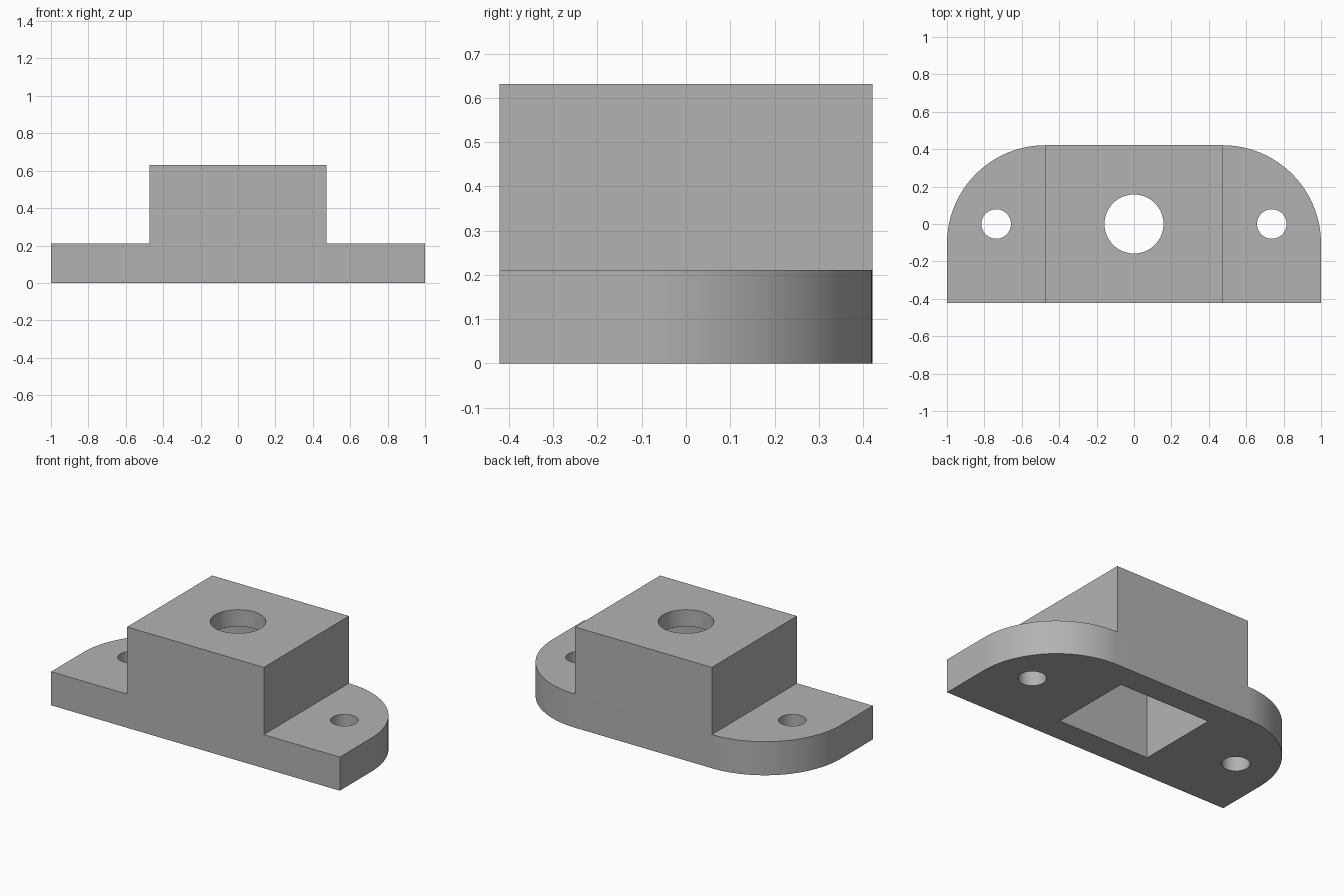
import bpy, bmesh, math
from mathutils import Vector

if "Cube" in bpy.data.objects:
    bpy.data.objects.remove(bpy.data.objects["Cube"])

U = 2 / 38                      # one design unit; the bracket is 38 units long
HALF_L, HALF_D, HALF_B = 19, 8, 9
PLATE_H, TOTAL_H, RADIUS = 4, 12, 10
ARC_STEPS = 32

grey = bpy.data.materials.new("plain grey")
grey.use_nodes = True
COLOUR = (0.45, 0.45, 0.45, 1)
grey.diffuse_color = COLOUR
grey.node_tree.nodes["Principled BSDF"].inputs["Base Color"].default_value = COLOUR


def add_object(name, bm):
    bmesh.ops.scale(bm, vec=(U, U, U), verts=bm.verts)
    bmesh.ops.recalc_face_normals(bm, faces=bm.faces)
    mesh = bpy.data.meshes.new(name)
    bm.to_mesh(mesh)
    bm.free()
    mesh.materials.append(grey)
    obj = bpy.data.objects.new(name, mesh)
    bpy.context.collection.objects.link(obj)
    return obj


def raise_face(bm, face, height):
    res = bmesh.ops.extrude_face_region(bm, geom=[face])
    verts = [g for g in res["geom"] if isinstance(g, bmesh.types.BMVert)]
    bmesh.ops.translate(bm, vec=(0, 0, height), verts=verts)
    return next(g for g in res["geom"] if isinstance(g, bmesh.types.BMFace))


# Plate outline: straight front, two rounded back corners
right_half = [(HALF_B, -HALF_D), (HALF_L, -HALF_D)]
for i in range(ARC_STEPS + 1):
    a = math.pi / 2 * i / ARC_STEPS
    right_half.append((HALF_B + RADIUS * math.cos(a),
                       HALF_D - RADIUS + RADIUS * math.sin(a)))
outline = right_half + [(-x, y) for x, y in reversed(right_half)]

bm = bmesh.new()
base = bm.faces.new([bm.verts.new((x, y, 0)) for x, y in outline])
top = raise_face(bm, base, PLATE_H)
if not any(f.is_valid and all(abs(v.co.z) < 1e-6 for v in f.verts) for f in bm.faces):
    bm.faces.new([v for v in bm.verts if abs(v.co.z) < 1e-6])

# Raised block: split the plate top at the block sides and pull up the middle
for side in (1, -1):
    ends = [v for v in bm.verts if v.co.z > 1
            and abs(v.co.x - side * HALF_B) < 1e-4 and abs(abs(v.co.y) - HALF_D) < 1e-4]
    bmesh.ops.connect_verts(bm, verts=ends)
middle = next(f for f in bm.faces if len(f.verts) == 4
              and all(v.co.z > 1 and abs(v.co.x) < HALF_B + 0.01 for v in f.verts))
raise_face(bm, middle, TOTAL_H - PLATE_H)
bracket = add_object("mounting_bracket", bm)


# Cutters: bolt holes, centre hole and the pocket underneath
def round_cutter(name, x, radius):
    b = bmesh.new()
    bmesh.ops.create_cone(b, cap_ends=True, segments=64, radius1=radius,
                          radius2=radius, depth=40)
    bmesh.ops.translate(b, vec=(x, 0, 0), verts=b.verts)
    return add_object(name, b)


b = bmesh.new()
bmesh.ops.create_cube(b, size=1)
bmesh.ops.scale(b, vec=(12, 10, 20), verts=b.verts)     # pocket roof at z = 10
cutters = [add_object("pocket_cutter", b),
           round_cutter("centre_hole_cutter", 0, 3),
           round_cutter("left_bolt_hole_cutter", 14, 1.5),
           round_cutter("right_bolt_hole_cutter", -14, 1.5)]
for cutter in cutters:
    mod = bracket.modifiers.new(cutter.name, "BOOLEAN")
    mod.operation = "DIFFERENCE"
    mod.solver = "EXACT"
    mod.object = cutter

# Bake the cuts and drop the cutters
bpy.context.view_layer.update()
evaluated = bracket.evaluated_get(bpy.context.evaluated_depsgraph_get())
bracket_mesh = bpy.data.meshes.new_from_object(evaluated)
bracket.modifiers.clear()
bracket.data = bracket_mesh
bracket_mesh.materials.clear()
bracket_mesh.materials.append(grey)
for cutter in cutters:
    bpy.data.objects.remove(cutter)

bpy.ops.object.select_all(action="DESELECT")
bracket.select_set(True)
bpy.context.view_layer.objects.active = bracket
bpy.ops.object.shade_smooth_by_angle(angle=math.radians(30))
